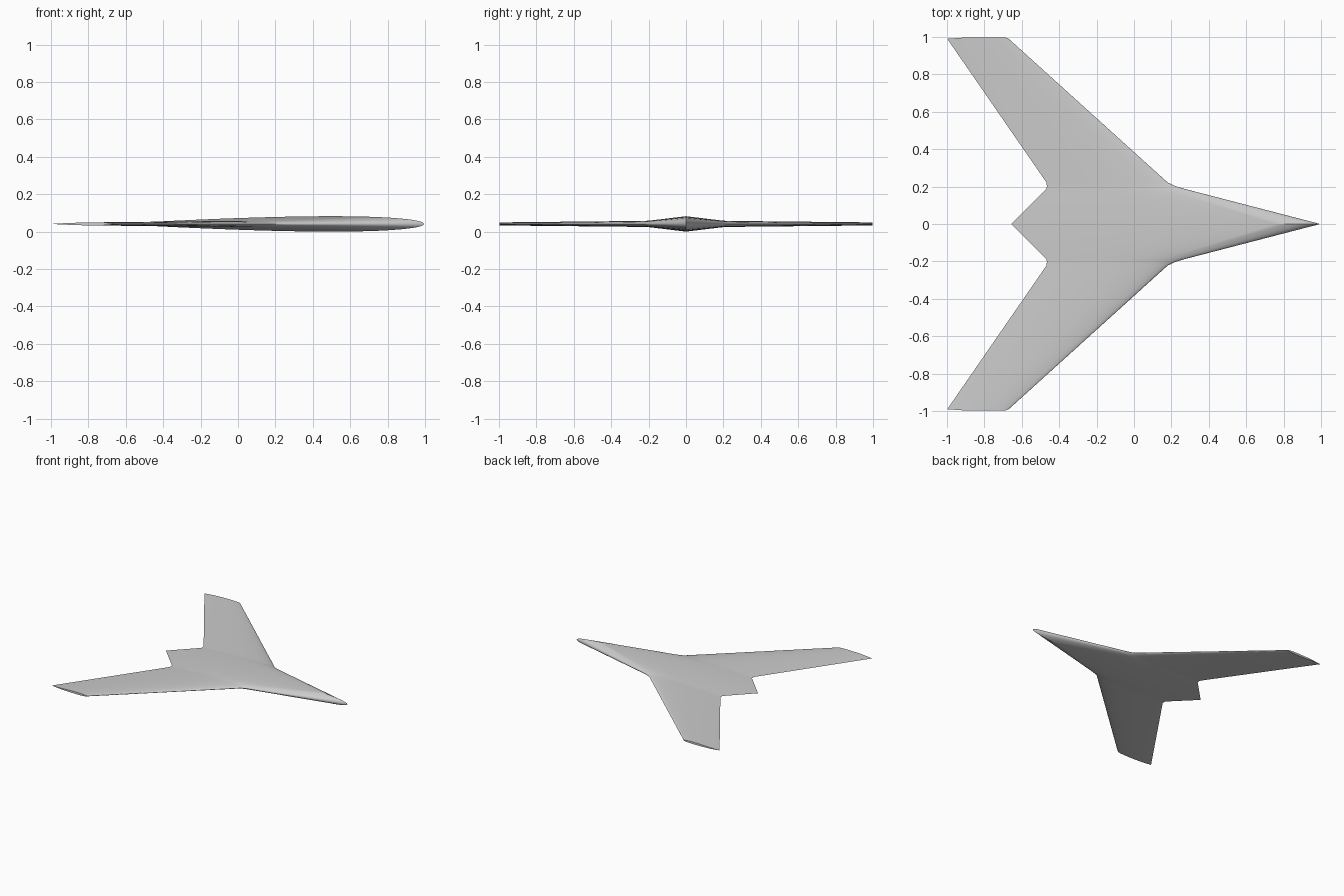
import bpy, bmesh, math

cube = bpy.data.objects.get("Cube")
if cube:
    bpy.data.objects.remove(cube)

MID_Z = 0.0415
STEPS = 28

# Plan of one half: span position, trailing edge x, leading edge x
STATIONS = [
    (0.0, -0.655, 0.995),
    (0.19, -0.467, 0.262),
    (0.205, -0.466, 0.215),
    (0.222, -0.468, 0.18),
    (0.985, -0.995, -0.664),
    (0.99, -1.0, -0.672),
]


def half_thickness(u):
    """Thin symmetric aerofoil, u from leading edge 0 to trailing edge 1."""
    return 0.25 * (0.2969 * math.sqrt(u) - 0.126 * u - 0.3516 * u**2
                   + 0.2843 * u**3 - 0.1036 * u**4)


def make_grey():
    mat = bpy.data.materials.new("light_grey")
    mat.use_nodes = True
    colour = (0.6, 0.6, 0.6, 1)
    mat.diffuse_color = colour
    mat.node_tree.nodes["Principled BSDF"].inputs["Base Color"].default_value = colour
    return mat


# Chord positions bunched toward the rounded leading edge
chord = [(1 - math.cos(math.pi * i / STEPS)) / 2 for i in range(STEPS + 1)]

bm = bmesh.new()
loops = []
for index, (y, tail, nose) in enumerate(STATIONS):
    length = nose - tail
    is_tip = index == len(STATIONS) - 1

    def point(u, side):
        t = max(half_thickness(u), 0)
        bulge = 0.007 * min(1, t / 0.015) if is_tip else 0
        return bm.verts.new((nose - u * length, y + bulge, MID_Z + side * t * length))

    upper = [point(u, 1) for u in chord]
    lower = [upper[0]] + [point(u, -1) for u in chord[1:-1]] + [upper[-1]]
    loops.append((upper, lower))

# Upper and lower skins
for (up_a, low_a), (up_b, low_b) in zip(loops, loops[1:]):
    for i in range(STEPS):
        bm.faces.new((up_a[i], up_a[i + 1], up_b[i + 1], up_b[i]))
        bm.faces.new((low_a[i], low_b[i], low_b[i + 1], low_a[i + 1]))

# Wing tip cap
up, low = loops[-1]
for i in range(STEPS):
    corners = dict.fromkeys((up[i], up[i + 1], low[i + 1], low[i]))
    bm.faces.new(list(corners))

# The other half
half = bm.verts[:] + bm.edges[:] + bm.faces[:]
bmesh.ops.mirror(bm, geom=half, axis="Y", merge_dist=0.00001)
bmesh.ops.remove_doubles(bm, verts=bm.verts[:], dist=0.00001)
bmesh.ops.recalc_face_normals(bm, faces=bm.faces[:])

mesh = bpy.data.meshes.new("flying_wing")
bm.to_mesh(mesh)
bm.free()
mesh.materials.append(make_grey())
wing = bpy.data.objects.new("flying_wing", mesh)
bpy.context.collection.objects.link(wing)

bpy.context.view_layer.objects.active = wing
wing.select_set(True)
bpy.ops.object.shade_smooth_by_angle(angle=math.radians(30))
